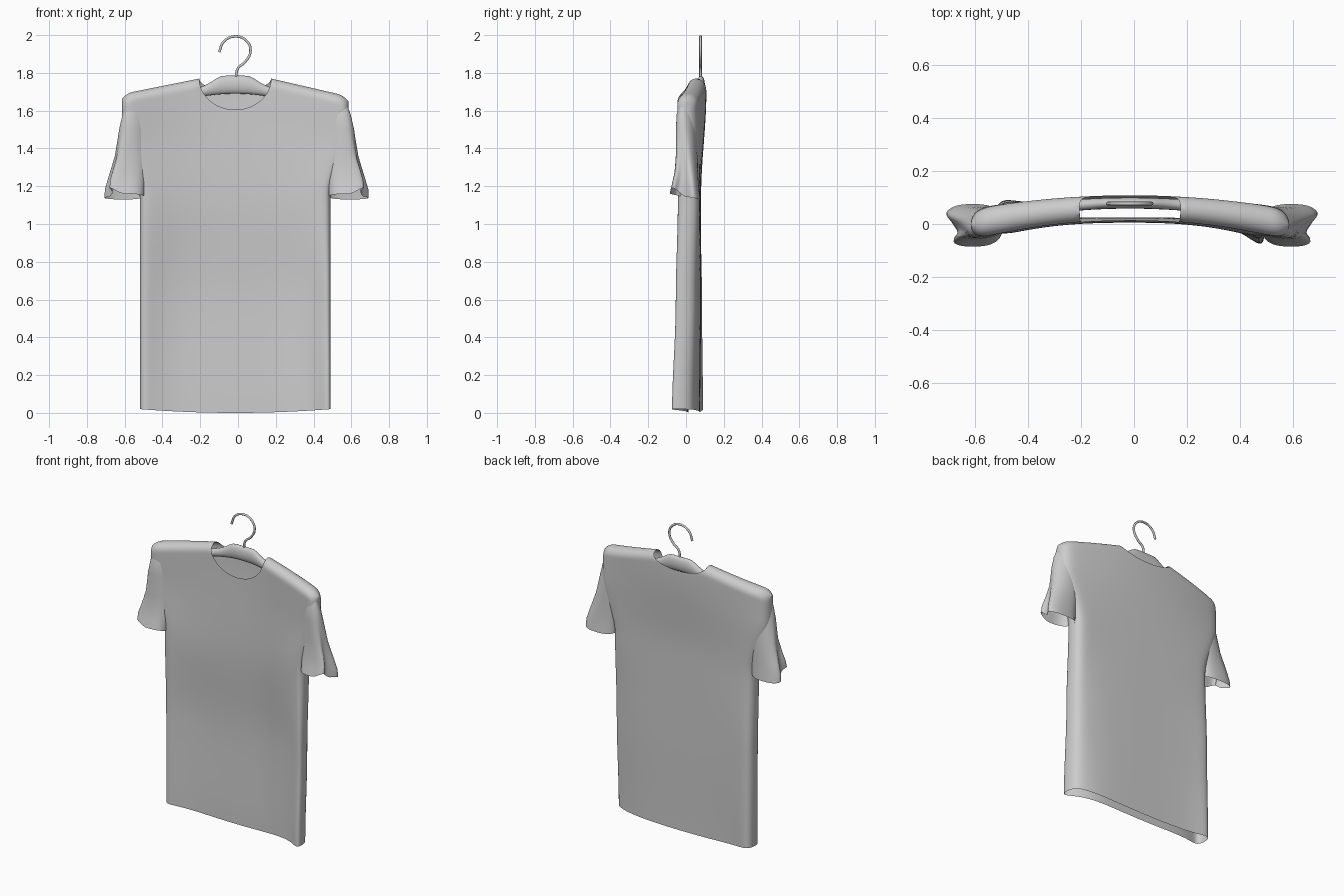
import bpy, bmesh
from math import sin, cos, pi, sqrt, copysign

cube = bpy.data.objects.get("Cube")
if cube:
    bpy.data.objects.remove(cube)

grey = bpy.data.materials.new("light_grey")
grey.use_nodes = True
COLOUR = (0.6, 0.6, 0.6, 1)
grey.diffuse_color = COLOUR
grey.node_tree.nodes["Principled BSDF"].inputs["Base Color"].default_value = COLOUR

NECK, SHOULDER, SHIFT = 0.19, 0.6, -0.015


def finish(bm, name, angle=50):
    bmesh.ops.remove_doubles(bm, verts=bm.verts, dist=0.0004)
    bmesh.ops.recalc_face_normals(bm, faces=bm.faces)
    mesh = bpy.data.meshes.new(name)
    bm.to_mesh(mesh)
    bm.free()
    mesh.materials.append(grey)
    obj = bpy.data.objects.new(name, mesh)
    bpy.context.collection.objects.link(obj)
    bpy.ops.object.select_all(action='DESELECT')
    obj.select_set(True)
    bpy.context.view_layer.objects.active = obj
    bpy.ops.object.shade_smooth_by_angle(angle=angle * pi / 180)


def skin(bm, rows, closed=False):
    """Join rows of points with quads."""
    rows = [[bm.verts.new(p) for p in row] for row in rows]
    n = len(rows[0])
    for a, b in zip(rows, rows[1:]):
        for i in range(n if closed else n - 1):
            j = (i + 1) % n
            bm.faces.new((a[i], a[j], b[j], b[i]))
    return rows


def mix(a, b, t):
    return a + (b - a) * t


def smooth(t):
    t = min(1, max(0, t))
    return t * t * (3 - 2 * t)


# Cloth depth by height: front and back y at the centre, left edge and
# right edge, then how sharply the edges curl
DRAPE = [(0, .012, .075, -.11, .025, -.04, .105, 5),
         (.6, .025, .08, -.085, .05, -.04, .09, 4),
         (1.15, .005, .08, -.06, .07, -.05, .07, 2.5),
         (1.7, .015, .108, -.062, .055, -.062, .055, 2)]


def drape(z):
    for a, b in zip(DRAPE, DRAPE[1:]):
        if z <= b[0]:
            break
    t = smooth((z - a[0]) / (b[0] - a[0]))
    return [mix(p, q, t) for p, q in zip(a, b)][1:]


# Shirt body: front and back sheets joined at sides and shoulders
def shoulder_line(x):
    slope = 0.23 if x > 0 else 0.2
    x = abs(x)
    return 1.77 - slope * max(0, x - NECK) - 7 * max(0, x - 0.54) ** 2


def top_edge(x, side):
    if abs(x) >= NECK:
        return shoulder_line(x)
    depth = 0.165 if side < 0 else 0.065
    return 1.77 - depth * sqrt(1 - (x / NECK) ** 2)


def body_point(x_top, v, side):
    u = x_top / SHOULDER
    hem = 0.02 * u * u
    z = mix(hem, top_edge(x_top, side), v)
    width = mix(0.505, SHOULDER, smooth((z - 1.15) / 0.35))
    f0, b0, fl, bl, fr, br, power = drape(z)
    curl = abs(u) ** power
    front = mix(f0, fl if u > 0 else fr, curl)
    back = mix(b0, bl if u > 0 else br, curl)
    thick = (back - front) / 2 * sqrt(max(0, 1 - abs(u) ** 22))
    d = min(1, max(0, shoulder_line(x_top) - z) / 0.05)
    thick *= sqrt(max(0, 1 - (1 - d) ** 2))
    return (SHIFT + u * width, (front + back) / 2 + side * thick, z)


half = [NECK * sin(pi / 2 * i / 12) for i in range(13)]
half += [mix(NECK, SHOULDER, sin(pi / 2 * i / 26)) for i in range(1, 27)]
columns = [-x for x in reversed(half[1:])] + half
bm = bmesh.new()
for side in (-1, 1):
    skin(bm, [[body_point(x, sin(pi / 2 * r / 48), side) for x in columns]
              for r in range(49)])
finish(bm, "shirt_body", 70)


# Sleeves: hanging tubes with open cuffs, pinched on the outside
def rounded(c, power):
    return copysign(abs(c) ** power, c)


# (height, centre x, centre y, half width, half depth)
SLEEVE = [(1.63, .54, .0, .045, .03), (1.58, .54, .0, .064, .046),
          (1.5, .545, .002, .077, .053), (1.36, .56, .004, .092, .056),
          (1.25, .585, .002, .106, .063), (1.19, .597, -.002, .114, .072),
          (1.145, .6, -.005, .113, .08)]
for s, name in ((1, "left_sleeve"), (-1, "right_sleeve")):
    rows = []
    for z, cx, cy, rx, ry in SLEEVE:
        loose = smooth((1.5 - z) / 0.36)
        box = mix(1, 0.75, loose)
        row = []
        for i in range(48):
            a = 2 * pi * i / 48
            outer, front = max(0, cos(a)), max(0, -sin(a))
            pinch = 1 - 0.45 * loose * max(0, cos(a + 0.2)) ** 10
            lean = 0.2 * loose * front * outer
            tilt = loose * (0.07 * front * outer - 0.015 * sin(a))
            skew = 0.018 * (1 - loose) * cos(a)
            row.append((s * (cx + rx * rounded(cos(a), box) * (pinch - lean)) + SHIFT / 2,
                        cy + ry * rounded(sin(a), box) - skew, z + tilt))
        rows.append(row)
    bm = bmesh.new()
    rings = skin(bm, rows, closed=True)
    bm.faces.new(rings[0])
    finish(bm, name, 60)

# Hanger: arched bar with rounded section
bm = bmesh.new()
rows = []
for i in range(41):
    x = mix(-0.5, 0.5, i / 40)
    a = abs(x)
    top = mix(1.785, 1.735, smooth((a - 0.06) / 0.11)) - 0.3 * max(0, a - 0.15)
    low = 1.69 - 0.5 * x * x
    y = 0.079 - 0.2 * x * x
    rows.append([(x + SHIFT, y + 0.021 * cos(2 * pi * k / 16),
                  (top + low) / 2 + (top - low) / 2 * sin(2 * pi * k / 16))
                 for k in range(16)])
ends = skin(bm, rows, closed=True)
bm.faces.new(ends[0])
bm.faces.new(ends[-1])
finish(bm, "hanger_bar")

# Hook: bent wire
curve = bpy.data.curves.new("hook", 'CURVE')
curve.dimensions = '3D'
curve.bevel_depth = 0.007
curve.bevel_resolution = 3
curve.use_fill_caps = True
spline = curve.splines.new('BEZIER')
path = [(-.1, 1.91), (-.075, 1.966), (-.015, 1.993), (.045, 1.97),
        (.066, 1.915), (.035, 1.855), (0, 1.825), (-.012, 1.77)]
spline.bezier_points.add(len(path) - 1)
for p, (x, z) in zip(spline.bezier_points, path):
    p.co = (x, 0.077, z)
    p.handle_left_type = p.handle_right_type = 'AUTO'
curve.materials.append(grey)
bpy.context.collection.objects.link(bpy.data.objects.new("hook", curve))
